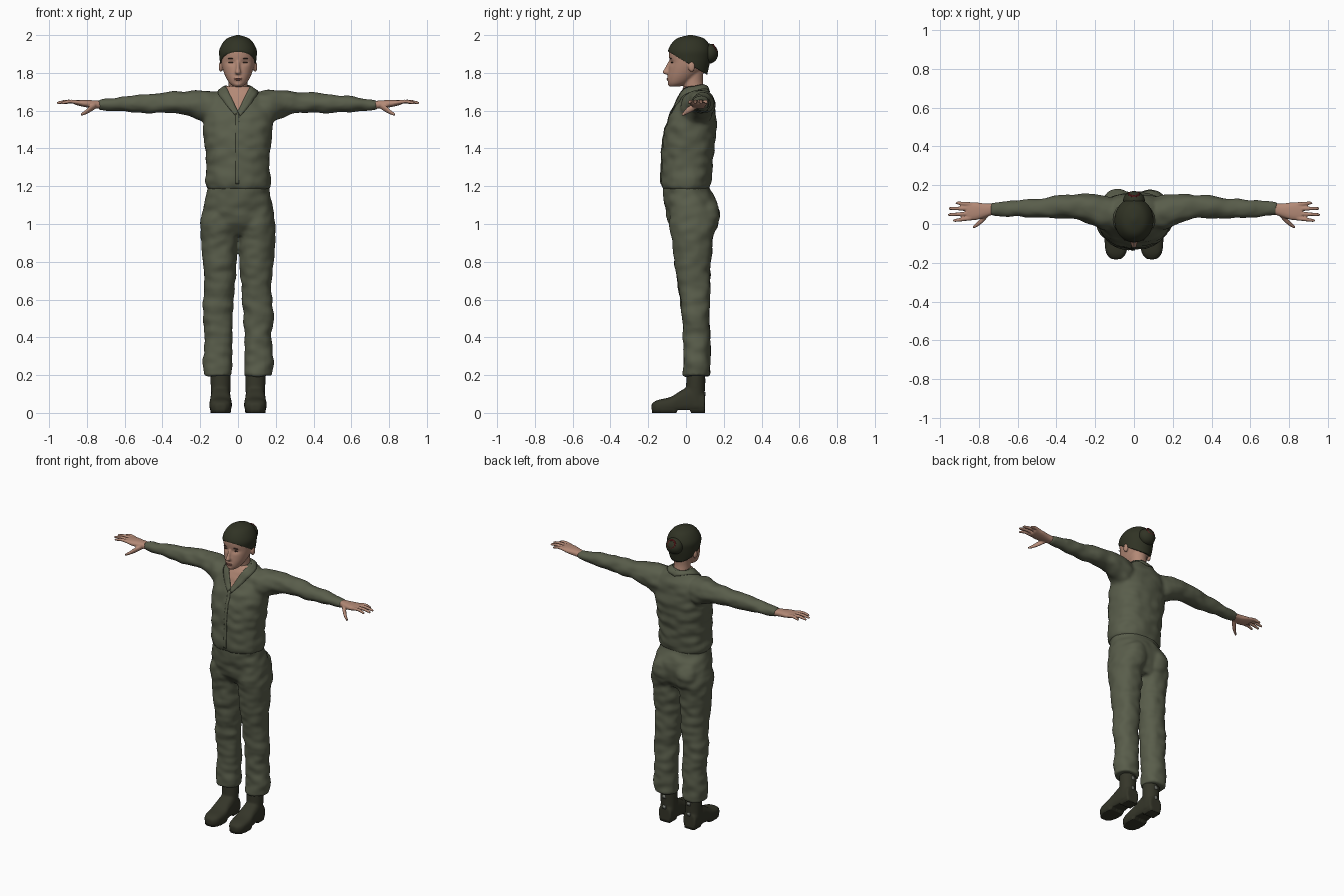
import bpy, bmesh, math
from mathutils import Vector, Matrix, noise

cube = bpy.data.objects.get("Cube")
if cube:
    bpy.data.objects.remove(cube, do_unlink=True)


def material(name, r, g, b):
    m = bpy.data.materials.new(name)
    m.use_nodes = True
    m.diffuse_color = (r, g, b, 1)
    bsdf = next(n for n in m.node_tree.nodes if n.type == 'BSDF_PRINCIPLED')
    bsdf.inputs["Base Color"].default_value = (r, g, b, 1)
    bsdf.inputs["Roughness"].default_value = 0.8
    return m


OLIVE = material("olive cloth", 0.10, 0.11, 0.07)
SKIN = material("skin", 0.45, 0.25, 0.18)
HAIR = material("dark hair", 0.03, 0.033, 0.018)
LEATHER = material("boot leather", 0.035, 0.036, 0.022)
RED = material("red band", 0.16, 0.02, 0.02)
LIP = material("lips", 0.30, 0.12, 0.09)
EYE = material("dark eyes", 0.06, 0.035, 0.025)
METAL = material("grey buckle", 0.22, 0.23, 0.2)


def spline(secs, steps=4):
    """Catmull-Rom interpolation of section tuples."""
    out = []
    for i in range(len(secs) - 1):
        p0, p1 = secs[max(i - 1, 0)], secs[i]
        p2, p3 = secs[i + 1], secs[min(i + 2, len(secs) - 1)]
        for k in range(steps):
            t = k / steps
            out.append([0.5 * (2 * b + (c - a) * t + (2 * a - 5 * b + 4 * c - d) * t * t
                               + (3 * b - a - 3 * c + d) * t ** 3)
                        for a, b, c, d in zip(p0, p1, p2, p3)])
    return out + [list(secs[-1])]


def loft(bm, axis, secs, e=2.0, n=28):
    """Skin superellipse rings; section = position, two centres, two radii."""
    rings = []
    for t, a, b, ra, rb in spline(secs):
        ring = []
        for k in range(n):
            c, s = math.cos(math.tau * k / n), math.sin(math.tau * k / n)
            u = a + ra * math.copysign(abs(c) ** (2 / e), c)
            v = b + rb * math.copysign(abs(s) ** (2 / e), s)
            ring.append(bm.verts.new({'x': (t, u, v), 'y': (u, t, v), 'z': (u, v, t)}[axis]))
        rings.append(ring)
    for r, q in zip(rings, rings[1:]):
        for k in range(n):
            bm.faces.new((r[k], r[(k + 1) % n], q[(k + 1) % n], q[k]))
    bm.faces.new(rings[0][::-1])
    bm.faces.new(rings[-1])


def ball(bm, centre, radii, seg=24):
    m = Matrix.Translation(centre) @ Matrix.Diagonal((*radii, 1))
    bmesh.ops.create_uvsphere(bm, u_segments=seg, v_segments=seg // 2, radius=1, matrix=m)


def bake(ob):
    """Replace the mesh by its modified version."""
    bpy.context.view_layer.update()
    dg = bpy.context.evaluated_depsgraph_get()
    ob.data = bpy.data.meshes.new_from_object(ob.evaluated_get(dg))
    ob.modifiers.clear()


def finish(name, bm, mats, voxel=0, smooth=4, wrinkle=0, edit=None):
    bmesh.ops.recalc_face_normals(bm, faces=bm.faces)
    me = bpy.data.meshes.new(name)
    bm.to_mesh(me)
    bm.free()
    ob = bpy.data.objects.new(name, me)
    bpy.context.collection.objects.link(ob)
    if voxel:
        r = ob.modifiers.new("blend", 'REMESH')
        r.mode, r.voxel_size = 'VOXEL', voxel
        s = ob.modifiers.new("soften", 'SMOOTH')
        s.factor, s.iterations = 0.5, smooth
        bake(ob)
    ob.data.materials.clear()
    for m in mats:
        ob.data.materials.append(m)
    b = bmesh.new()
    b.from_mesh(ob.data)
    b.normal_update()
    if wrinkle:
        for v, nrm in [(v, v.normal.copy()) for v in b.verts]:
            p = v.co
            v.co = p + nrm * wrinkle * noise.noise(Vector((p.x * 14, p.y * 14, p.z * 22)))
    if edit:
        edit(b)
    for f in b.faces:
        f.smooth = True
    b.to_mesh(ob.data)
    b.free()
    return ob


# Shirt: torso and sleeves blended, with an open neck
bm = bmesh.new()
loft(bm, 'z', [(1.18, 0, 0, .162, .122), (1.22, 0, 0, .172, .132), (1.3, 0, .005, .168, .135),
               (1.4, 0, .012, .174, .139), (1.5, 0, .025, .184, .136), (1.57, 0, .035, .185, .123),
               (1.64, 0, .05, .165, .102), (1.69, 0, .05, .12, .08), (1.73, 0, .05, .068, .063)], 2.3, 40)
for s in (-1, 1):
    loft(bm, 'x', [(s * .1, .05, 1.61, .08, .09), (s * .16, .06, 1.615, .09, .095),
                   (s * .22, .076, 1.633, .08, .075), (s * .3, .09, 1.643, .065, .06),
                   (s * .4, .088, 1.641, .058, .053), (s * .5, .08, 1.637, .051, .05),
                   (s * .62, .08, 1.635, .044, .039), (s * .74, .078, 1.63, .034, .027)])


def open_neck(b):
    for s in (-1, 1):
        bmesh.ops.bisect_plane(b, geom=b.verts[:] + b.edges[:] + b.faces[:],
                               plane_co=(0, 0, 1.6), plane_no=(2 * s, 0, -1))
    for f in b.faces:
        c = f.calc_center_median()
        f.material_index = int(c.y < .02 and c.z > 1.6 + 2 * abs(c.x))


shirt = finish("shirt", bm, [OLIVE, SKIN], .011, 5, .008, open_neck)


def cloth_strip(name, inner, outer, mirror):
    """Thin band between two paths, laid on the shirt."""
    b = bmesh.new()
    rows = [[b.verts.new(p) for p in spline(path)] for path in (inner, outer)]
    for k in range(len(rows[0]) - 1):
        b.faces.new((rows[0][k], rows[0][k + 1], rows[1][k + 1], rows[1][k]))
    bmesh.ops.subdivide_edges(b, edges=b.edges[:], cuts=2, use_grid_fill=True)
    ob = finish(name, b, [OLIVE])
    if mirror:
        ob.modifiers.new("mirror", 'MIRROR')
    w = ob.modifiers.new("lay", 'SHRINKWRAP')
    w.target, w.wrap_mode, w.offset = shirt, 'ABOVE_SURFACE', .004
    ob.modifiers.new("thick", 'SOLIDIFY').thickness = .007


cloth_strip("collar", [(0, .115, 1.735), (.065, .05, 1.73), (.055, -.02, 1.71), (0, -.085, 1.6)],
            [(0, .135, 1.70), (.10, .05, 1.7), (.085, -.045, 1.66), (.012, -.095, 1.575)], True)
cloth_strip("front_placket", [(-.012, -.1, 1.59), (-.012, -.13, 1.4), (-.012, -.14, 1.21)],
            [(.006, -.1, 1.59), (.006, -.13, 1.4), (.006, -.14, 1.21)], False)

# Trousers: pelvis, seat and legs blended
bm = bmesh.new()
loft(bm, 'z', [(.94, 0, .04, .12, .085), (1.0, 0, .033, .185, .122), (1.05, 0, .033, .19, .135),
               (1.12, 0, .022, .18, .139), (1.18, 0, .002, .163, .125), (1.23, 0, 0, .16, .12)], 2.2, 40)
for s in (-1, 1):
    ball(bm, (s * .083, .09, 1.04), (.088, .092, .105))
    loft(bm, 'z', [(1.08, s * .095, .035, .085, .115), (1.0, s * .1, .035, .097, .125),
                   (.92, s * .1, .036, .096, .108), (.8, s * .099, .036, .09, .097),
                   (.65, s * .098, .045, .08, .082), (.52, s * .108, .05, .08, .074),
                   (.4, s * .103, .057, .073, .072), (.28, s * .108, .057, .077, .072),
                   (.195, s * .107, .055, .073, .072)], 2.2)
finish("trousers", bm, [OLIVE], .01, 4, .008)


# Boots
def flatten_sole(b):
    for v in b.verts:
        if v.co.z < .016:
            v.co.z = .014 if -.05 < v.co.y < .025 else 0


for s, side in ((-1, "right"), (1, "left")):
    bm = bmesh.new()
    x = s * .092
    loft(bm, 'z', [(.03, x, .052, .05, .048), (.12, x, .05, .052, .05),
                   (.2, x, .052, .054, .05), (.28, x, .052, .054, .05)])
    loft(bm, 'y', [(-.182, x, .03, .025, .02), (-.15, x, .034, .052, .034), (-.08, x, .042, .06, .043),
                   (-.03, x, .058, .055, .058), (.03, x, .07, .052, .07), (.1, x, .05, .045, .05)], 2.8)
    finish(side + "_boot", bm, [LEATHER], .008, 3, 0, flatten_sole)
    bm = bmesh.new()
    for z in (.1, .17):
        bmesh.ops.create_cube(bm, size=1, matrix=Matrix.Translation((x, .1, z))
                              @ Matrix.Diagonal((.02, .008, .022, 1)))
    finish(side + "_boot_buckles", bm, [METAL])

    # Hand: palm, four fingers and a lowered thumb
    bm = bmesh.new()
    loft(bm, 'x', [(s * .72, .078, 1.63, .027, .021), (s * .77, .07, 1.634, .036, .021),
                   (s * .82, .066, 1.639, .046, .018), (s * .865, .066, 1.644, .043, .012)], 2.4)
    for y0, y1, tip in ((.029, .018, .935), (.054, .048, .96), (.08, .08, .957), (.102, .108, .92)):
        loft(bm, 'x', [(s * .84, y0, 1.643, .011, .011), (s * (tip + .84) / 2, (y0 + y1) / 2, 1.649, .01, .01),
                       (s * (tip - .01), y1, 1.642, .008, .008), (s * tip, y1, 1.64, .004, .004)], 2, 12)
    loft(bm, 'x', [(s * .755, .05, 1.625, .016, .016), (s * .785, .02, 1.607, .017, .017),
                   (s * .81, -.003, 1.59, .012, .012), (s * .832, -.018, 1.579, .007, .007)], 2, 12)
    finish(side + "_hand", bm, [SKIN], .005, 2)

# Head: skull, neck, nose and ears blended, with eye sockets
bm = bmesh.new()
loft(bm, 'z', [(1.727, 0, -.06, .022, .025), (1.745, 0, -.042, .045, .052), (1.78, 0, -.02, .066, .076),
               (1.82, 0, 0, .081, .092), (1.86, 0, .012, .089, .1), (1.91, 0, .015, .09, .105),
               (1.95, 0, .015, .08, .093), (1.98, 0, .015, .05, .06)], 2.1, 36)
loft(bm, 'z', [(1.62, 0, .04, .056, .05), (1.7, 0, .043, .052, .054), (1.76, 0, .038, .05, .052),
               (1.83, 0, .045, .055, .05)])
loft(bm, 'z', [(1.86, 0, -.085, .008, .01), (1.825, 0, -.098, .01, .015),
               (1.802, 0, -.104, .016, .021), (1.792, 0, -.095, .011, .014)], 2, 16)
ball(bm, (0, -.088, 1.768), (.026, .013, .013))
ball(bm, (0, -.082, 1.742), (.022, .014, .014))
for s in (-1, 1):
    ball(bm, (s * .092, .03, 1.832), (.01, .018, .028))


def eye_sockets(b):
    for v in b.verts:
        if v.co.y < -.03:
            d = math.hypot((abs(v.co.x) - .036) / .022, (v.co.z - 1.855) / .014)
            v.co.y += .008 * math.exp(-d * d)


finish("head", bm, [SKIN], .0055, 3, 0, eye_sockets)

# Painted face details
bm = bmesh.new()
for s in (-1, 1):
    ball(bm, (s * .036, -.073, 1.855), (.014, .006, .004), 16)
    ball(bm, (s * .037, -.08, 1.876), (.018, .006, .0025), 16)
finish("eyes_and_brows", bm, [EYE])
bm = bmesh.new()
ball(bm, (0, -.096, 1.771), (.021, .007, .003), 16)
ball(bm, (0, -.096, 1.764), (.018, .007, .004), 16)
finish("lips", bm, [LIP])

# Hair cap trimmed along a sloping hairline
bm = bmesh.new()
loft(bm, 'z', [(1.78, 0, .05, .066, .06), (1.83, 0, .025, .09, .096), (1.88, 0, .02, .098, .112),
               (1.92, 0, .02, .099, .114), (1.96, 0, .022, .08, .095), (1.985, 0, .024, .053, .066),
               (2.0, 0, .025, .008, .01)], 2, 40)
cut = bmesh.ops.bisect_plane(bm, geom=bm.verts[:] + bm.edges[:] + bm.faces[:], plane_co=(0, -.085, 1.908),
                             plane_no=(0, .6, 1), clear_inner=True)
bmesh.ops.holes_fill(bm, edges=[e for e in bm.edges if e.is_boundary], sides=0)
finish("hair", bm, [HAIR])
bm = bmesh.new()
ball(bm, (0, .122, 1.902), (.056, .048, .053))
finish("hair_bun", bm, [HAIR])

# Red hair band on the bun
bpy.ops.mesh.primitive_torus_add(major_radius=.024, minor_radius=.007, major_segments=28, minor_segments=10,
                                 location=(0, .153, 1.925), rotation=(math.radians(-65), 0, 0))
band = bpy.context.object
band.name = "hair_band"
band.data.materials.append(RED)
bpy.ops.object.shade_smooth_by_angle()
